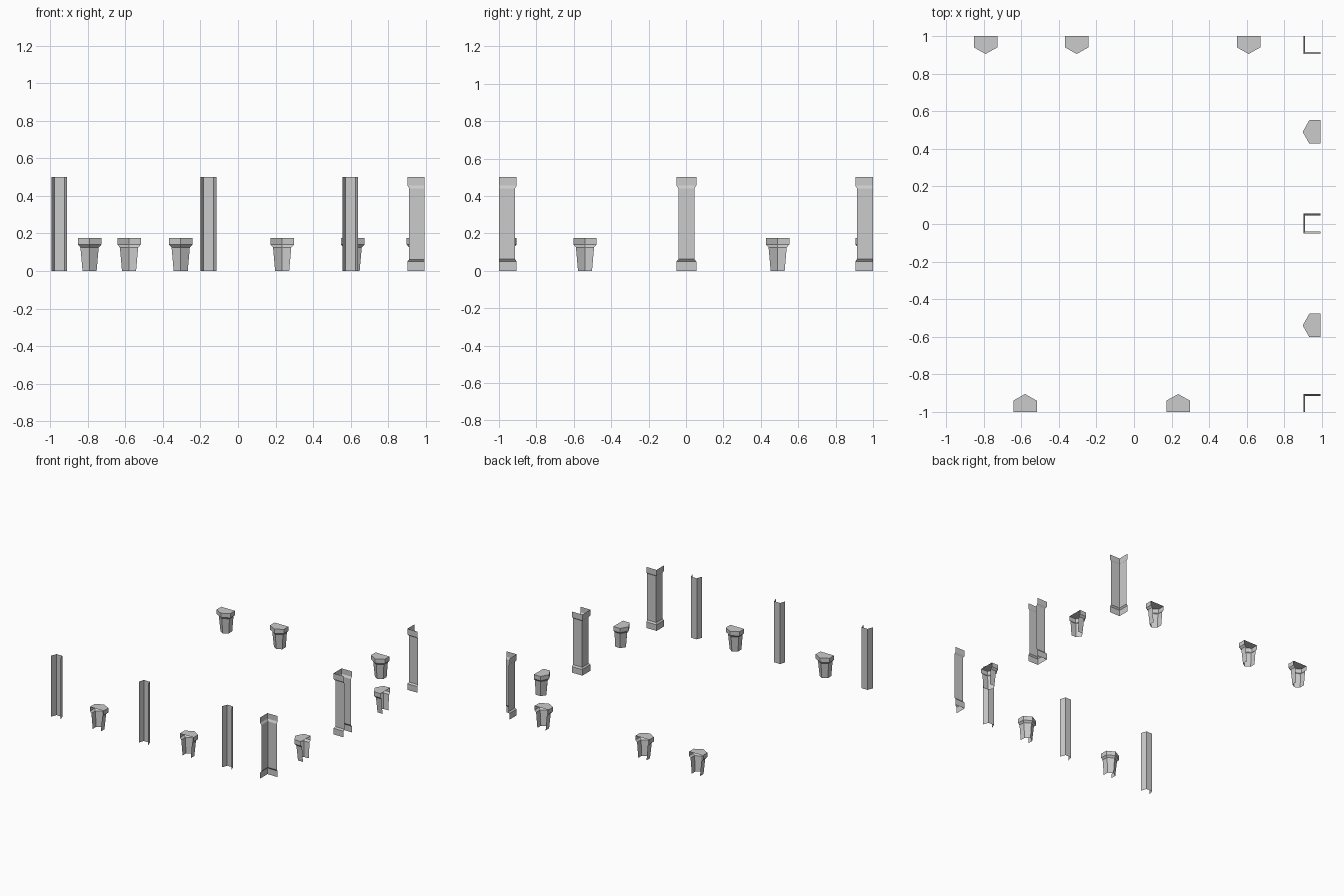
import bpy
import bmesh
from math import pi
from mathutils import Matrix, Vector

cube = bpy.data.objects.get("Cube")
if cube:
    bpy.data.objects.remove(cube, do_unlink=True)

stone = bpy.data.materials.new("grey_stone")
stone.use_nodes = True
GREY = (0.6, 0.6, 0.6, 1)
stone.diffuse_color = GREY
stone.node_tree.nodes["Principled BSDF"].inputs["Base Color"].default_value = GREY

EDGE_X, EDGE_Y = 0.993, 1.0


def wall_frame(wall, along):
    """Local x runs along the wall, local y points into the room."""
    angle, place = {
        "front": (0, (along, -EDGE_Y, 0)),
        "right": (pi / 2, (EDGE_X, along, 0)),
        "back": (pi, (along, EDGE_Y, 0)),
    }[wall]
    return Matrix.Translation(Vector(place)) @ Matrix.Rotation(angle, 4, "Z")


def shell(name, sections, frame, lid=False):
    """Open shell lofted through (height, outline) sections."""
    bm = bmesh.new()
    rings = [[bm.verts.new((x, y, z)) for x, y in path] for z, path in sections]
    for low, high in zip(rings, rings[1:]):
        for i in range(len(low) - 1):
            bm.faces.new((low[i], low[i + 1], high[i + 1], high[i]))
    if lid:
        bm.faces.new(rings[-1])
    bm.transform(frame)
    mesh = bpy.data.meshes.new(name)
    bm.to_mesh(mesh)
    bm.free()
    mesh.materials.append(stone)
    bpy.context.collection.objects.link(bpy.data.objects.new(name, mesh))


# Wall brackets: half pentagons with a wider top and an open back
def bracket_path(inset):
    half, shoulder, tip = 0.0625 - inset, 0.06 - inset * 0.6, 0.095 - inset
    return [(half, 0), (half, shoulder), (0, tip), (-half, shoulder), (-half, 0)]


BRACKET = [(z, bracket_path(i)) for z, i in
           ((0, 0.025), (0.125, 0.014), (0.14, 0), (0.175, 0))]
BRACKET_SPOTS = {
    "front": (-0.58, 0.235),
    "right": (-0.54, 0.49),
    "back": (-0.61, 0.305, 0.79),
}
for wall, spots in BRACKET_SPOTS.items():
    for n, spot in enumerate(spots, 1):
        along = -spot if wall == "back" else spot
        shell(f"{wall}_bracket_{n}", BRACKET, wall_frame(wall, along), lid=True)

# Plain posts: shallow channels along the front
channel = [(0.042, 0), (0.027, 0.045), (-0.027, 0.045), (-0.042, 0)]
for n, x in enumerate((-0.951, -0.157, 0.598), 1):
    shell(f"plain_post_{n}", [(0, channel), (0.5, channel)], wall_frame("front", x))


# Flared pillars along the right: a channel in the middle, angles at the corners
def pillar_path(kind, inset):
    side, depth = 0.053 - inset, 0.092 - inset
    reach = 0.095 - inset
    return {
        "middle": [(side, 0), (side, depth), (-side, depth), (-side, 0)],
        "back": [(0, depth), (-reach, depth), (-reach, 0)],
        "front": [(reach, 0), (reach, depth), (0, depth)],
    }[kind]


FLARE = ((0, 0), (0.05, 0), (0.062, 0.01), (0.44, 0.01), (0.455, 0), (0.5, 0))
for kind, y in (("front", -EDGE_Y), ("middle", 0.002), ("back", EDGE_Y)):
    sections = [(z, pillar_path(kind, inset)) for z, inset in FLARE]
    shell(f"{kind}_pillar", sections, wall_frame("right", y))
